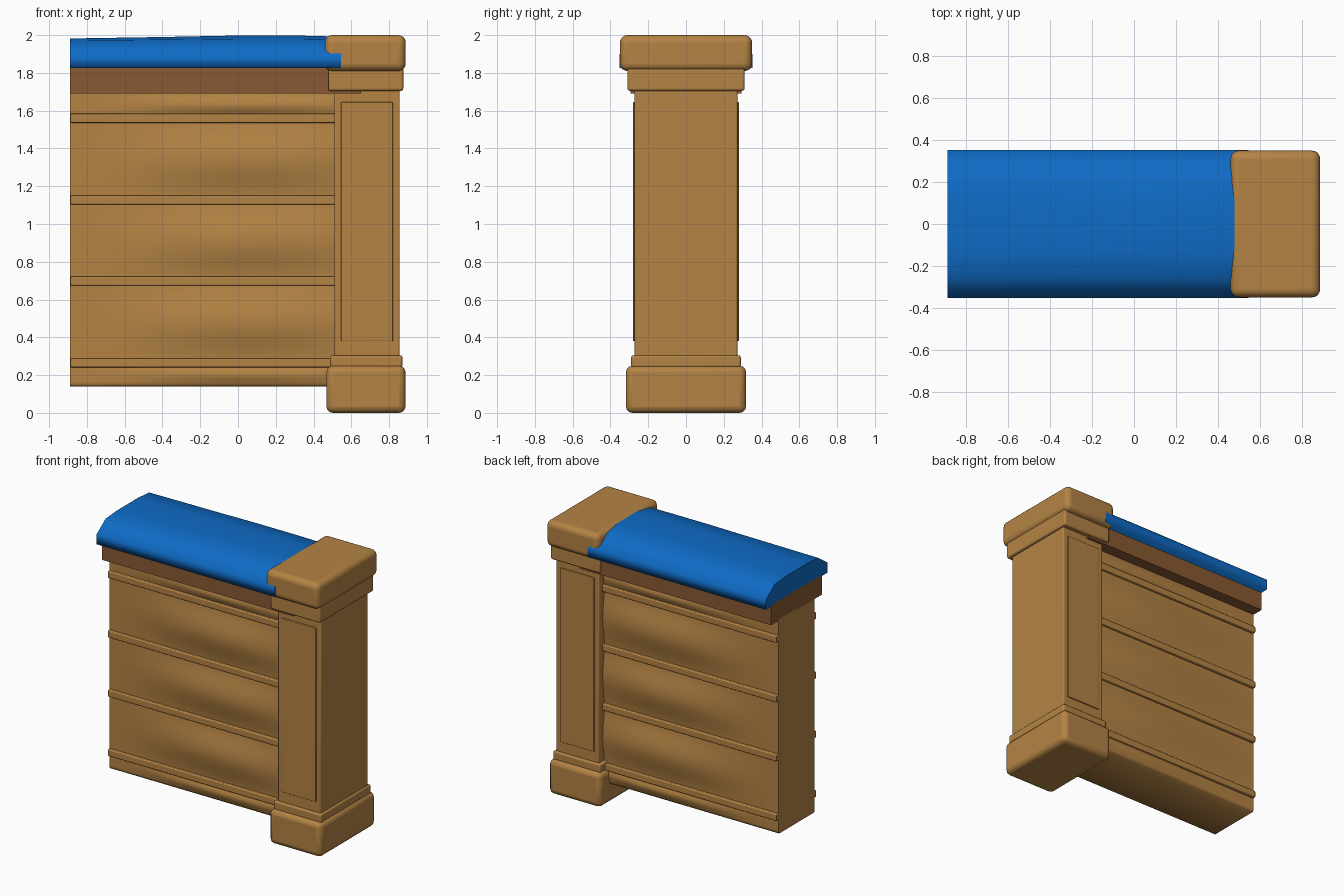
import bpy
import bmesh
from math import sin, cos, pi

cube = bpy.data.objects.get("Cube")
if cube:
    bpy.data.objects.remove(cube, do_unlink=True)


def material(name, color):
    mat = bpy.data.materials.new(name)
    mat.use_nodes = True
    mat.diffuse_color = (*color, 1)
    mat.node_tree.nodes["Principled BSDF"].inputs["Base Color"].default_value = (*color, 1)
    return mat


TAN = material("tan wood", (0.456, 0.227, 0.058))
BROWN = material("brown wood", (0.246, 0.102, 0.032))
BLUE = material("blue paint", (0.0045, 0.147, 0.565))


def finish(name, bm, mat):
    bmesh.ops.recalc_face_normals(bm, faces=bm.faces)
    mesh = bpy.data.meshes.new(name)
    bm.to_mesh(mesh)
    bm.free()
    mesh.materials.append(mat)
    obj = bpy.data.objects.new(name, mesh)
    bpy.context.collection.objects.link(obj)
    return obj


def box(name, x0, x1, half_y, z0, z1, bevel=0.0, mat=TAN, segments=3):
    """Box centred on y = 0, with optional rounded edges."""
    bm = bmesh.new()
    bmesh.ops.create_cube(bm, size=1)
    for v in bm.verts:
        v.co = ((x0 + x1) / 2 + v.co.x * (x1 - x0), v.co.y * 2 * half_y,
                (z0 + z1) / 2 + v.co.z * (z1 - z0))
    obj = finish(name, bm, mat)
    if bevel:
        mod = obj.modifiers.new("Rounded edges", 'BEVEL')
        mod.width = bevel
        mod.segments = segments
        bpy.ops.object.select_all(action='DESELECT')
        obj.select_set(True)
        bpy.context.view_layer.objects.active = obj
        bpy.ops.object.shade_smooth_by_angle(angle=pi / 5)
    return obj


def loft(name, sections, mat):
    """Smooth skin through closed cross-sections, with flat ends."""
    bm = bmesh.new()
    rings = [[bm.verts.new(p) for p in s] for s in sections]
    n = len(rings[0])
    for a, b in zip(rings, rings[1:]):
        for i in range(n):
            j = (i + 1) % n
            bm.faces.new((a[i], a[j], b[j], b[i])).smooth = True
    bm.faces.new(rings[0])
    bm.faces.new(rings[-1])
    return finish(name, bm, mat)


def mirrored(half):
    """Close a half profile (y, z) around y = 0."""
    return half + [(-y, z) for y, z in reversed(half)]


# Pillar, from the ground up
box("pillar_base", 0.468, 0.887, 0.318, 0, 0.25, 0.035)
box("pillar_base_step", 0.488, 0.87, 0.29, 0.24, 0.305, 0.012)
box("pillar_shaft", 0.51, 0.856, 0.272, 0.29, 1.72, 0.008)
box("pillar_panels", 0.545, 0.82, 0.28, 0.38, 1.645, 0.004)
box("pillar_cap_step", 0.478, 0.875, 0.31, 1.705, 1.83, 0.012)
box("pillar_cap", 0.46, 0.888, 0.35, 1.81, 2.0, 0.04, segments=5)

# Wall with softly swollen boards between the trims
LEVELS = [0.14, 0.265, 0.6975, 1.1275, 1.56, 1.7]
STEPS = 10
wall = []
for k in range(25):
    x = -0.89 + 1.43 * k / 24
    swell = 0.04 * cos(pi / 2 * min(1, abs(x - 0.05) / 0.94)) ** 2
    half = []
    for z0, z1 in zip(LEVELS, LEVELS[1:]):
        size = min(1, (z1 - z0) / 0.25)
        for s in range(STEPS):
            t = s / STEPS
            half.append((0.208 + swell * size * sin(pi * t) ** 2, z0 + (z1 - z0) * t))
    half.append((0.208, LEVELS[-1]))
    half[0] = (0.2, half[0][1])
    wall.append([(x, y, z) for y, z in mirrored(half)])
loft("wall", wall, TAN)

# Horizontal trims between the boards
for i, z in enumerate(LEVELS[1:-1]):
    box(f"wall_trim_{i + 1}", -0.888, 0.53, 0.232, z - 0.024, z + 0.024, 0.006)

# Beam under the roof
box("roof_beam", -0.89, 0.65, 0.293, 1.69, 1.835, mat=BROWN)

# Roof with sloped shoulders, rising slightly toward the pillar
roof = []
for x, rise in ((-0.89, 0), (-0.4, 0.008), (0, 0.016), (0.3, 0.016), (0.545, 0.01)):
    half = [(0.352, 1.825), (0.352, 1.9), (0.25, 1.972 + rise / 2), (0.12, 1.982 + rise)]
    roof.append([(x, y, z) for y, z in mirrored(half)])
loft("roof", roof, BLUE)
